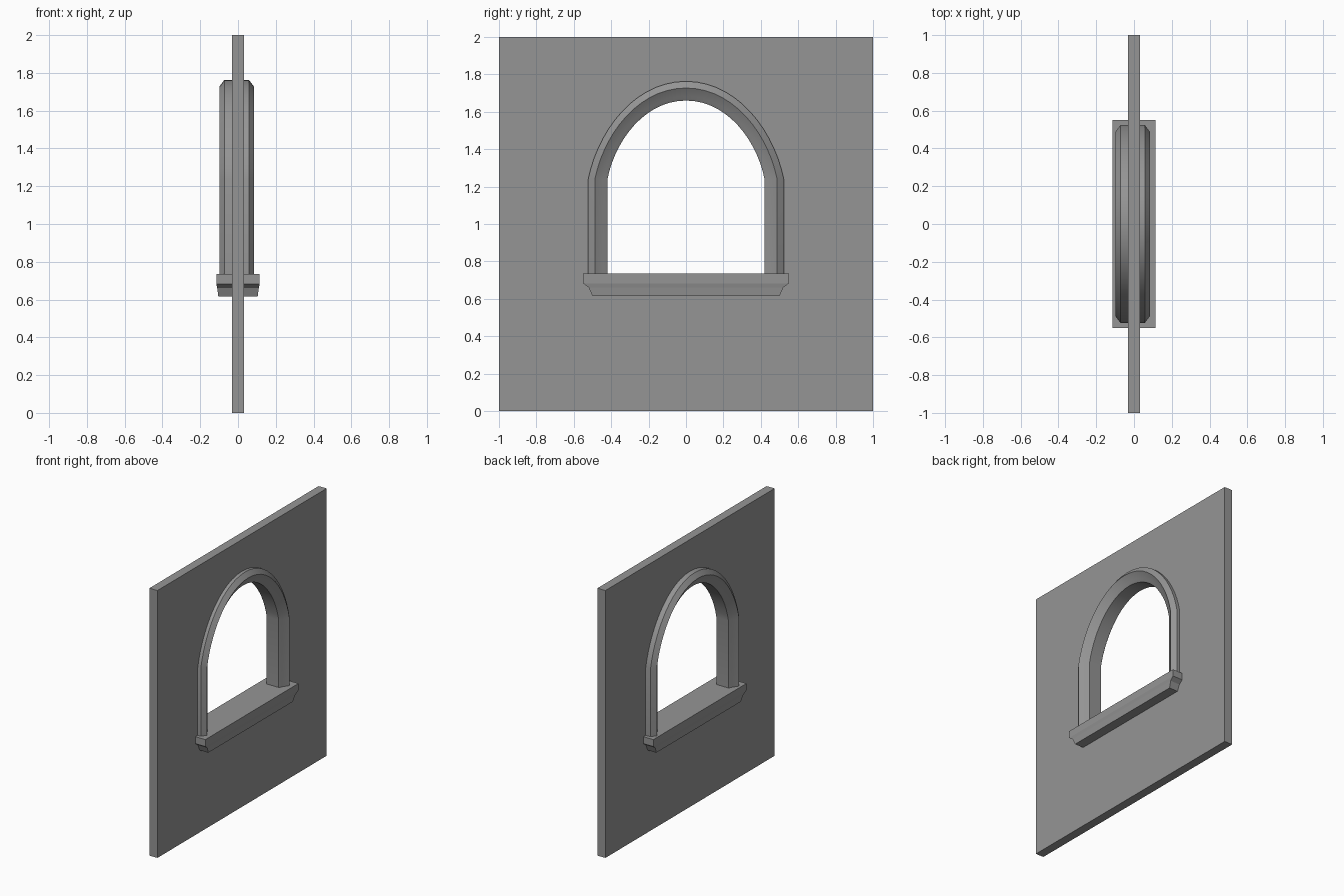
import bpy, bmesh, math

if "Cube" in bpy.data.objects:
    bpy.data.objects.remove(bpy.data.objects["Cube"])

stone = bpy.data.materials.new("stone_grey")
stone.diffuse_color = (0.3, 0.3, 0.3, 1)
stone.use_nodes = True
stone.node_tree.nodes["Principled BSDF"].inputs["Base Color"].default_value = stone.diffuse_color

SPRING = 1.24          # height where the arch starts
SILL_TOP = 0.735


def finish(bm, name, smooth=False):
    bmesh.ops.recalc_face_normals(bm, faces=bm.faces[:])
    me = bpy.data.meshes.new(name)
    bm.to_mesh(me)
    bm.free()
    me.materials.append(stone)
    if smooth:
        me.shade_smooth()
        me.set_sharp_from_angle(angle=math.radians(30))
    ob = bpy.data.objects.new(name, me)
    bpy.context.collection.objects.link(ob)
    return ob


def half_arch(r, steps=14):
    """Points (y, z) from the springing line up to the crown."""
    ctrl = [(1, 0), (0.9, 0.5), (0.52, 1), (0, 1)]
    pts = []
    for i in range(steps + 1):
        t = i / steps
        w = ((1-t)**3, 3*t*(1-t)**2, 3*t*t*(1-t), t**3)
        y = sum(a * c[0] for a, c in zip(w, ctrl))
        z = sum(a * c[1] for a, c in zip(w, ctrl))
        pts.append((r * y, SPRING + r * z))
    return pts


# wall: half outline with the opening cut in, extruded and mirrored
bm = bmesh.new()
outline = [(0, 0), (1, 0), (1, 2), (0, 2)]
outline += half_arch(0.47)[::-1] + [(0.47, 0.68), (0, 0.68)]
face = bm.faces.new([bm.verts.new((-0.033, y, z)) for y, z in outline])
ext = bmesh.ops.extrude_face_region(bm, geom=[face], use_keep_orig=True)
for v in ext["geom"]:
    if isinstance(v, bmesh.types.BMVert):
        v.co.x = 0.033
seam = [f for f in bm.faces if all(abs(v.co.y) < 1e-5 for v in f.verts)]
bmesh.ops.delete(bm, geom=seam, context='FACES')
bmesh.ops.mirror(bm, geom=bm.verts[:] + bm.edges[:] + bm.faces[:],
                 axis='Y', merge_dist=1e-5)
finish(bm, "wall")

# arched frame: moulded section (x, radius) swept round the opening
half = [(0.065, 0.523), (0.092, 0.487), (0.063, 0.444), (0.057, 0.43), (0.05, 0.42)]
section = half + [(-x, r) for x, r in half[::-1]]
bm = bmesh.new()
columns = []
for x, r in section:
    side = [(r, SILL_TOP - 0.02)] + half_arch(r)
    path = side + [(-y, z) for y, z in side[-2::-1]]
    columns.append([bm.verts.new((x - 0.007, y, z)) for y, z in path])
n = len(columns)
for k in range(n):
    a, b = columns[k], columns[(k + 1) % n]
    for i in range(len(a) - 1):
        bm.faces.new((a[i], a[i+1], b[i+1], b[i]))
for end in (0, -1):
    bm.faces.new([c[end] for c in columns])
finish(bm, "arched_frame", smooth=True)

# sill: stacked rectangles (half depth, half width, height)
bm = bmesh.new()
levels = [(0.115, 0.55, SILL_TOP), (0.115, 0.55, 0.683),
          (0.110, 0.52, 0.66), (0.104, 0.50, 0.615)]
rings = [[bm.verts.new((sx * x, sy * y, z))
          for sx, sy in ((1, 1), (-1, 1), (-1, -1), (1, -1))]
         for x, y, z in levels]
for a, b in zip(rings, rings[1:]):
    for i in range(4):
        j = (i + 1) % 4
        bm.faces.new((a[i], a[j], b[j], b[i]))
bm.faces.new(rings[0])
bm.faces.new(rings[-1])
finish(bm, "window_sill")
